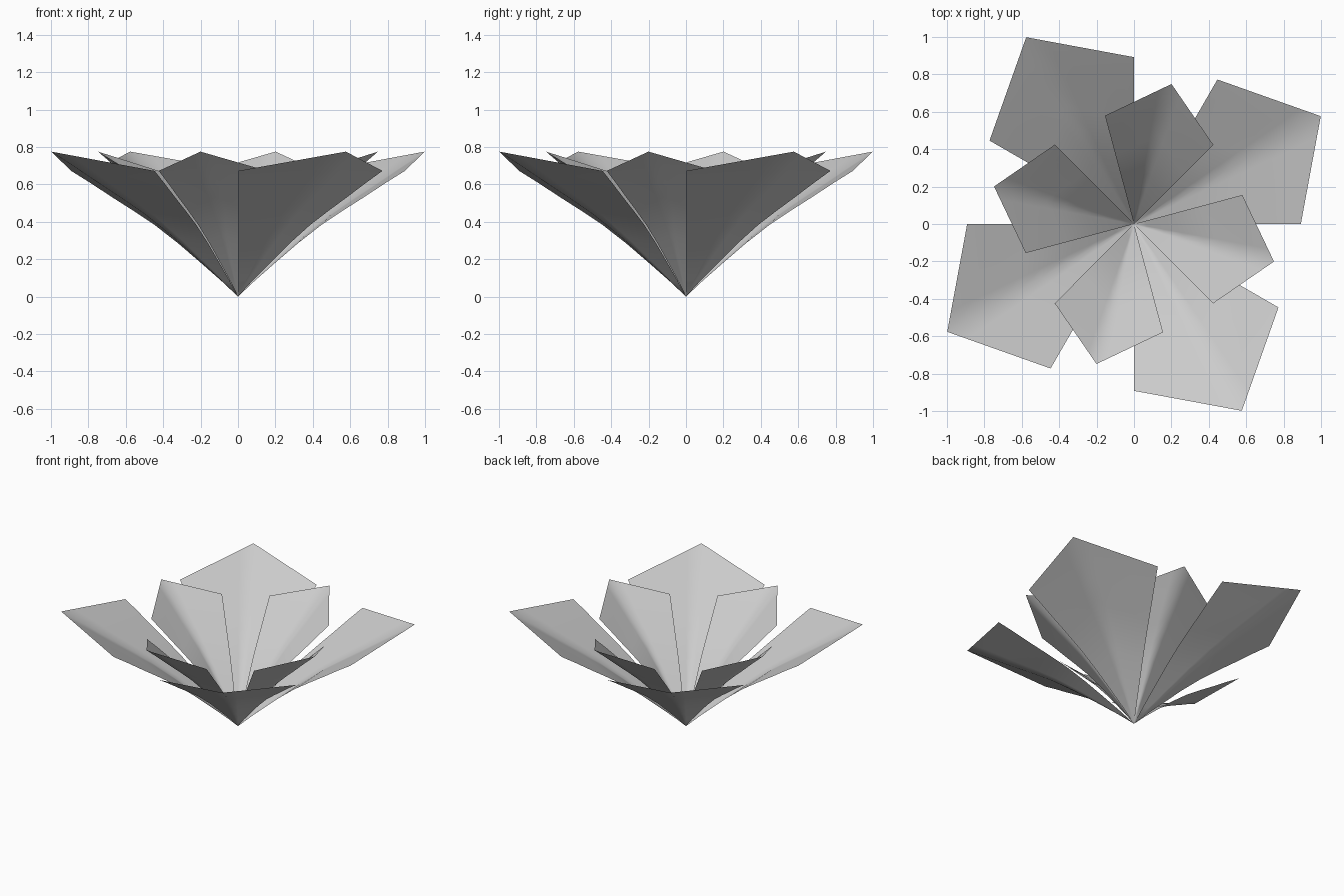
import bpy, bmesh, math

if "Cube" in bpy.data.objects:
    bpy.data.objects.remove(bpy.data.objects["Cube"])

# Rise along a petal: fraction of length -> fraction of height (gently cupped)
RISE = [(0.1, 0.125), (0.22, 0.265), (0.36, 0.425), (0.5, 0.57),
        (0.63, 0.685), (0.76, 0.795), (0.88, 0.9), (1.0, 1.0)]
STEPS = 10  # divisions across a petal


def make_petal(name, scale, angle):
    """Pentagonal petal: pointed base, two shoulders and a tip."""
    corner_r, tip_r = 0.892 * scale, 1.153 * scale
    corner_z, tip_z = 0.672, 0.775
    half = math.radians(30)
    cx, cy = corner_r * math.cos(half), corner_r * math.sin(half)
    ca, sa = math.cos(angle), math.sin(angle)

    bm = bmesh.new()
    base = bm.verts.new((0, 0, 0))
    rows = []
    for s, g in RISE:
        row = []
        for i in range(STEPS + 1):
            t = 2 * i / STEPS - 1
            k = 1 - abs(t)
            bx = cx + (tip_r - cx) * k
            by = cy * t
            bz = corner_z + (tip_z - corner_z) * k
            x, y = bx * s, by * s
            row.append(bm.verts.new((x * ca - y * sa, x * sa + y * ca, bz * g)))
        rows.append(row)
    for i in range(STEPS):
        bm.faces.new((base, rows[0][i], rows[0][i + 1]))
        for a, b in zip(rows, rows[1:]):
            bm.faces.new((a[i], b[i], b[i + 1], a[i + 1]))
    for f in bm.faces:
        f.smooth = True
    bm.normal_update()
    mesh = bpy.data.meshes.new(name)
    bm.to_mesh(mesh)
    bm.free()
    obj = bpy.data.objects.new(name, mesh)
    bpy.context.collection.objects.link(obj)
    return obj


# Four wide outer petals and four narrower inner petals between them
for n in range(4):
    make_petal(f"outer_petal_{n + 1}", 1.0, math.radians(30 + 90 * n))
    make_petal(f"inner_petal_{n + 1}", 0.672, math.radians(-15 + 90 * n))
